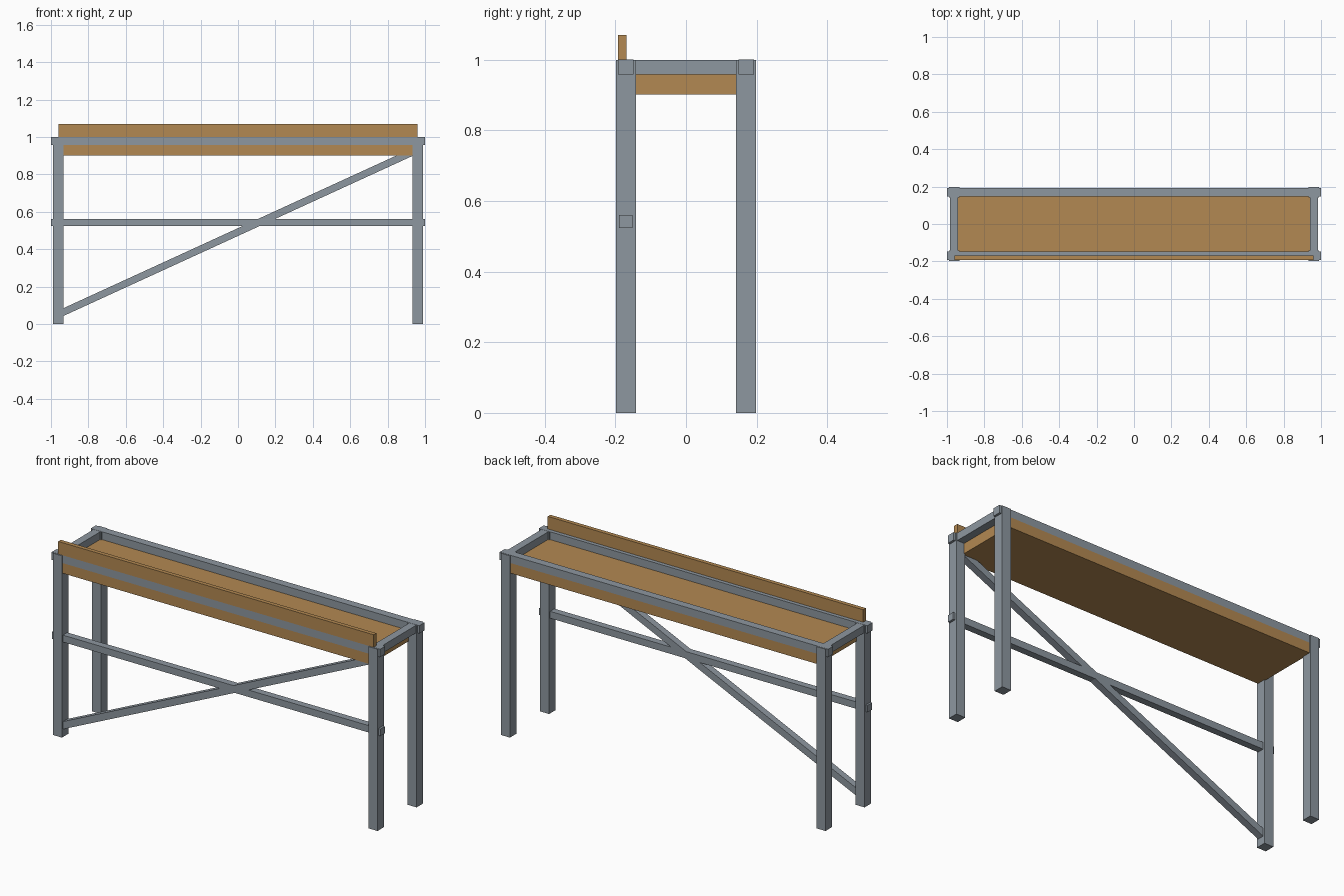
import bpy
import math

cube = bpy.data.objects.get("Cube")
if cube:
    bpy.data.objects.remove(cube, do_unlink=True)


def make_material(name, color):
    mat = bpy.data.materials.new(name)
    mat.use_nodes = True
    mat.diffuse_color = color
    mat.node_tree.nodes["Principled BSDF"].inputs["Base Color"].default_value = color
    return mat


steel = make_material("grey steel", (0.27, 0.31, 0.35, 1))
wood = make_material("brown wood", (0.45, 0.25, 0.085, 1))


def box(name, x, y, z, mat):
    """Box from (low, high) ranges on each axis."""
    bpy.ops.mesh.primitive_cube_add(size=1)
    obj = bpy.context.object
    obj.name = name
    obj.location = [(a + b) / 2 for a, b in (x, y, z)]
    obj.scale = [b - a for a, b in (x, y, z)]
    obj.data.materials.append(mat)
    return obj


def span(sign, inner, outer):
    return sorted((sign * inner, sign * outer))


# Four legs
for sx, side in ((-1, "right"), (1, "left")):
    for sy, end in ((-1, "front"), (1, "back")):
        box(f"{end}_{side}_leg", span(sx, 0.933, 0.988),
            span(sy, 0.142, 0.198), (0, 1), steel)

# Top frame: long rails run past the legs, end rails join them
for sy, end in ((-1, "front"), (1, "back")):
    box(f"{end}_rail", (-1, 1), span(sy, 0.148, 0.192), (0.958, 1.001), steel)
for sx, side in ((-1, "right"), (1, "left")):
    box(f"{side}_end_rail", span(sx, 0.94, 0.983), (-0.15, 0.15), (0.958, 1), steel)

# Shelf panel under the frame and upright board on the front rail
box("shelf_panel", (-0.94, 0.94), (-0.192, 0.192), (0.902, 0.958), wood)
box("front_board", (-0.96, 0.96), (-0.192, -0.169), (1, 1.07), wood)

# Front stretcher and diagonal brace
box("front_stretcher", (-1, 1), (-0.19, -0.152), (0.523, 0.561), steel)
dx, dz = 1.9, 0.871
length = math.hypot(dx, dz)
brace = box("diagonal_brace", (-length / 2, length / 2), (-0.19, -0.152),
            (0.473, 0.511), steel)
brace.rotation_euler.y = -math.atan2(dz, dx)
